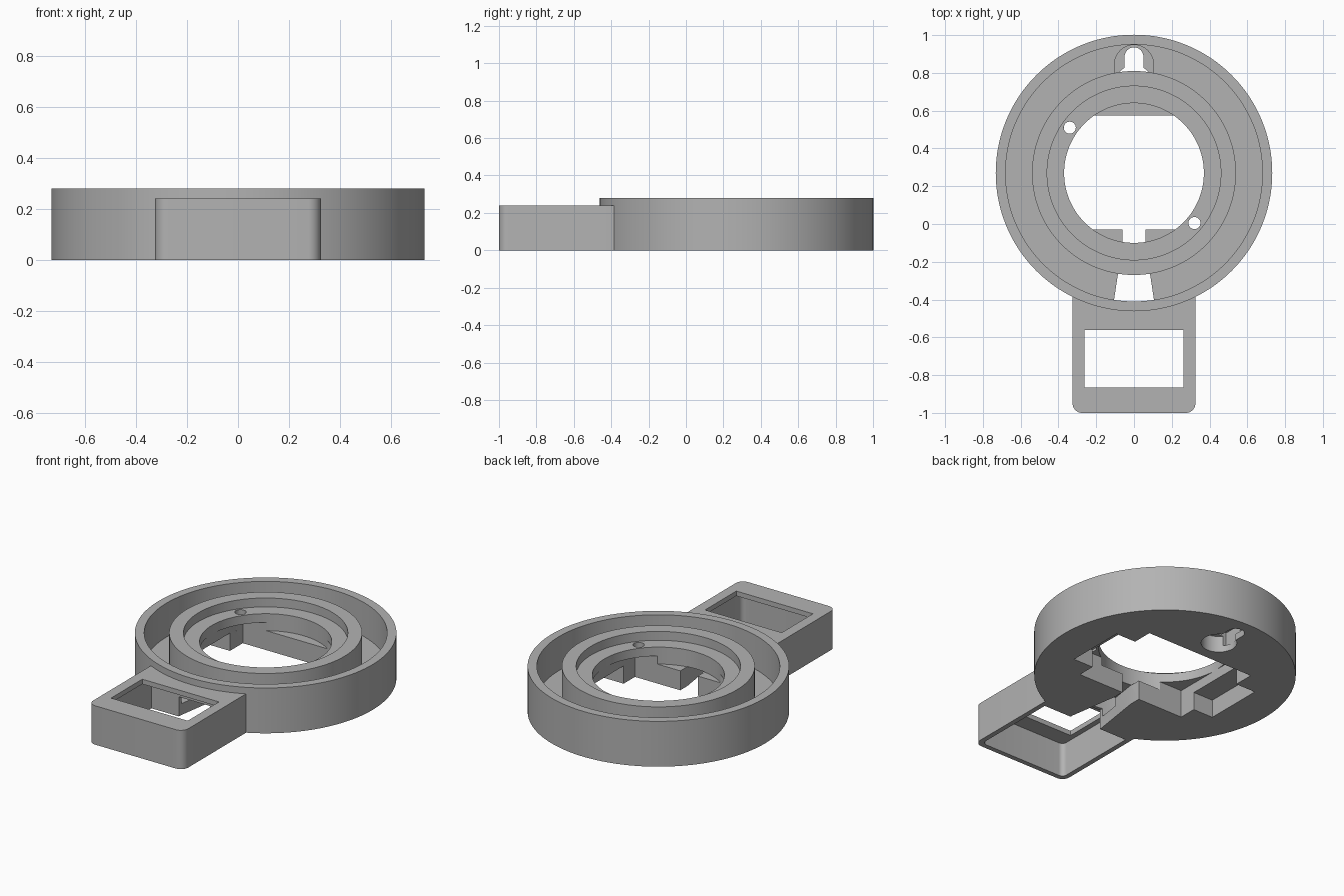
import bpy, bmesh, math
from mathutils import Vector

cube = bpy.data.objects.get("Cube")
if cube:
    bpy.data.objects.remove(cube, do_unlink=True)

CY = 0.27        # centre of the round housing on y
SEGS = 128

grey = bpy.data.materials.new("matte_grey")
grey.use_nodes = True
grey.diffuse_color = (0.45, 0.45, 0.45, 1)
grey.node_tree.nodes["Principled BSDF"].inputs["Base Color"].default_value = (0.45, 0.45, 0.45, 1)


def arc(cx, cy, r, a0=0, a1=360, n=24):
    """Points on an arc, angles in degrees."""
    return [(cx + r * math.cos(math.radians(a0 + (a1 - a0) * i / n)),
             cy + r * math.sin(math.radians(a0 + (a1 - a0) * i / n))) for i in range(n + 1)]


def circle(cx, cy, r, n=SEGS):
    return arc(cx, cy, r, n=n)[:-1]


def rect(x, y0, y1):
    return [(-x, y0), (x, y0), (x, y1), (-x, y1)]


def slot(cy, r, y0):
    """Rounded slot along y with a half-circle end at cy."""
    return [(-r, y0), (r, y0)] + arc(0, cy, r, 0, 180)


def front_rounded(x, y0, y1, r):
    """Rectangle with its two front corners rounded."""
    return (arc(-x + r, y0 + r, r, 180, 270, 8) + arc(x - r, y0 + r, r, 270, 360, 8)
            + [(x, y1), (-x, y1)])


def prism(name, outline, z0, z1):
    bm = bmesh.new()
    face = bm.faces.new([bm.verts.new((x, y, z0)) for x, y in outline])
    top = bmesh.ops.extrude_face_region(bm, geom=[face])["geom"]
    bmesh.ops.translate(bm, vec=Vector((0, 0, z1 - z0)),
                        verts=[v for v in top if isinstance(v, bmesh.types.BMVert)])
    bmesh.ops.recalc_face_normals(bm, faces=bm.faces)
    mesh = bpy.data.meshes.new(name)
    bm.to_mesh(mesh)
    bm.free()
    mesh.materials.append(grey)
    obj = bpy.data.objects.new(name, mesh)
    bpy.context.collection.objects.link(obj)
    return obj


def combine(target, tool, operation):
    """Apply a boolean and discard the tool."""
    mod = target.modifiers.new(operation, "BOOLEAN")
    mod.operation, mod.solver, mod.object = operation, "EXACT", tool
    bpy.context.view_layer.objects.active = target
    bpy.ops.object.modifier_apply(modifier=mod.name)
    bpy.data.objects.remove(tool, do_unlink=True)


def cut(target, outline, z0, z1):
    combine(target, prism("cutter", outline, z0, z1), "DIFFERENCE")


# Round housing with the front arm
body = prism("round_housing_with_arm", circle(0, CY, 0.732), 0, 0.28)
combine(body, prism("arm", front_rounded(0.325, -1, -0.2, 0.05), 0, 0.24), "UNION")

# Ring-shaped channel
channel = prism("channel", circle(0, CY, 0.68), 0.07, 0.4)
cut(channel, circle(0, CY, 0.54), 0, 0.5)
combine(body, channel, "DIFFERENCE")

# Stepped seat and central hole
cut(body, circle(0, CY, 0.46), 0.225, 0.4)
cut(body, circle(0, CY, 0.37), 0.12, 0.4)

# Underside pocket and its side recesses
cut(body, rect(0.37, -0.03, 0.575), -0.1, 0.17)
cut(body, rect(0.505, 0.08, 0.45), -0.1, 0.11)

# Cable passage widening towards the arm
cut(body, [(-0.06, 0), (-0.06, -0.1), (-0.107, -0.41), (-0.107, -0.44),
           (0.107, -0.44), (0.107, -0.41), (0.06, -0.1), (0.06, 0)], -0.1, 0.121)

# Arm cavity and window
cut(body, front_rounded(0.295, -0.97, -0.425, 0.03), -0.1, 0.21)
cut(body, rect(0.262, -0.865, -0.56), 0.1, 0.4)

# Hanging keyhole with a wider space for the screw head
cut(body, circle(0, 0.74, 0.1, 40), -0.1, 0.1)
cut(body, slot(0.885, 0.05, 0.74), -0.1, 0.1)
cut(body, slot(0.845, 0.103, 0.68), 0.04, 0.13)

# Screw holes
for x, y in ((-0.34, 0.51), (0.32, 0.005)):
    cut(body, circle(x, y, 0.032, 24), 0.1, 0.4)

for obj in bpy.context.selected_objects:
    obj.select_set(False)
body.select_set(True)
bpy.context.view_layer.objects.active = body
bpy.ops.object.shade_smooth_by_angle(angle=math.radians(30))
